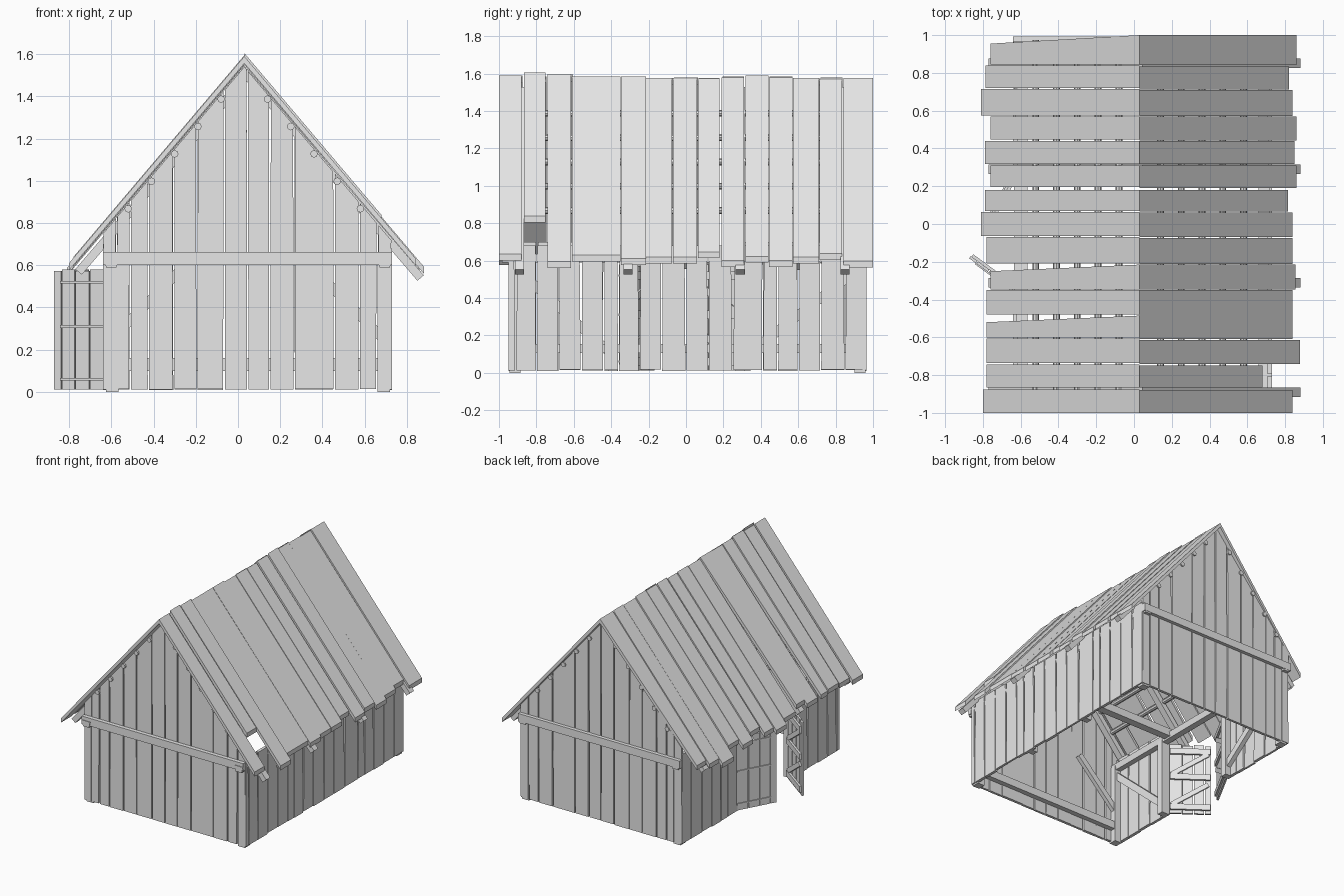
import bpy, bmesh, random
from math import hypot
from mathutils import Vector

random.seed(4)
cube = bpy.data.objects.get("Cube")
if cube:
    bpy.data.objects.remove(cube)

wood = bpy.data.materials.new("weathered_grey_wood")
wood.use_nodes = True
GREY = (0.8, 0.8, 0.8, 1)
wood.diffuse_color = GREY
wood.node_tree.nodes["Principled BSDF"].inputs["Base Color"].default_value = GREY

RIDGE_X, RIDGE_Z, SLOPE = 0.03, 1.585, 1.18
LEFT, RIGHT, FRONT, BACK = -0.64, 0.73, -0.95, 0.965


def roof_z(x):
    return RIDGE_Z - SLOPE * abs(x - RIDGE_X)


def slab(bm, points, vec):
    """Solid made by sweeping a flat polygon along a vector."""
    low = [bm.verts.new(p) for p in points]
    high = [bm.verts.new(Vector(p) + Vector(vec)) for p in points]
    bm.faces.new(low)
    bm.faces.new(high[::-1])
    n = len(low)
    for i in range(n):
        j = (i + 1) % n
        bm.faces.new((low[i], high[i], high[j], low[j]))


def beam(bm, a, b, width, depth, up=(0, 0, 1)):
    """Square timber between two points."""
    a, b = Vector(a), Vector(b)
    along = (b - a).normalized()
    side = along.cross(Vector(up)).normalized() * width / 2
    top = along.cross(side).normalized() * depth / 2
    slab(bm, [a + side + top, a - side + top, a - side - top, a + side - top], b - a)


def finish(name, bm):
    bmesh.ops.recalc_face_normals(bm, faces=bm.faces)
    mesh = bpy.data.meshes.new(name)
    bm.to_mesh(mesh)
    bm.free()
    mesh.materials.append(wood)
    obj = bpy.data.objects.new(name, mesh)
    bpy.context.collection.objects.link(obj)
    return obj


def jitter(amount):
    return random.uniform(-amount, amount)


# Gable planks, cut to the roof pitch
gable_edges = [-0.64, -0.575, -0.51, -0.425, -0.305, -0.195, -0.065, 0.045,
               0.15, 0.265, 0.455, 0.575, 0.66, 0.73]
for name, y, thick in (("front_gable", FRONT, 0.02), ("back_gable", BACK, -0.02)):
    bm = bmesh.new()
    for x0, x1 in zip(gable_edges, gable_edges[1:]):
        b0, b1 = x0 + 0.004, x1 - 0.004 + jitter(0.003)
        t0, t1 = x0 + 0.004 + jitter(0.002), x1 - 0.004
        top = [(t1, y, roof_z(t1) - 0.045), (t0, y, roof_z(t0) - 0.045)]
        if t0 < RIDGE_X < t1:
            top.insert(1, (RIDGE_X, y, RIDGE_Z - 0.045))
        low = 0.01 + random.uniform(0, 0.004)
        slab(bm, [(b0, y, low), (b1, y, low)] + top, (0, thick + jitter(0.003), 0))
    finish(name + "_planks", bm)


# Side wall planks; the left wall leaves a doorway
def side_wall(name, x, thick, edges, top_z):
    bm = bmesh.new()
    for y0, y1 in zip(edges, edges[1:]):
        low = random.uniform(0.01, 0.018)
        a, b = y0 + 0.003, y1 - 0.003
        lean = jitter(0.004)
        slab(bm, [(x, a, low), (x, b, low), (x, b - 0.003 + lean, top_z),
                  (x, a + 0.003 + lean, top_z)], (thick + jitter(0.005), 0, 0))
    finish(name, bm)


side_edges = [FRONT, -0.91, -0.8, -0.68, -0.56, -0.44, -0.36, -0.25, -0.13, 0,
              0.12, 0.25, 0.41, 0.49, 0.6, 0.72, 0.85, BACK]
DOOR_FRONT, DOOR_BACK = -0.36, 0.29
side_wall("right_wall_planks", RIGHT, -0.02, side_edges, 0.68)
side_wall("left_wall_front_planks", LEFT, 0.02,
          [y for y in side_edges if y <= DOOR_FRONT], 0.7)
side_wall("left_wall_back_planks", LEFT, 0.02,
          [DOOR_BACK] + [y for y in side_edges if y > 0.4], 0.7)

# Roof boards: front edge, back edge, eave x, lift, edge shifts at the eave
right_boards = [
    (-1, -0.88, 0.84, 0.005), (-0.865, -0.75, 0.68, 0.02), (-0.74, -0.615, 0.88, 0.012),
    (-0.61, -0.35, 0.84, 0), (-0.348, -0.215, 0.855, 0), (-0.213, -0.075, 0.84, -0.01),
    (-0.07, 0.06, 0.84, -0.01), (0.065, 0.18, 0.815, -0.012), (0.19, 0.31, 0.86, -0.005),
    (0.318, 0.44, 0.85, 0.005), (0.443, 0.57, 0.86, -0.006), (0.573, 0.71, 0.84, -0.01),
    (0.713, 0.835, 0.82, -0.015), (0.843, 1, 0.86, -0.008)]
left_boards = [
    (-1, -0.875, -0.8, 0.005), (-0.865, -0.745, -0.78, 0), (-0.735, -0.605, -0.78, 0.01),
    (-0.6, -0.485, -0.78, 0, 0, -0.035), (-0.48, -0.35, -0.78, -0.004),
    (-0.348, -0.215, -0.76, 0, 0, -0.035), (-0.21, -0.07, -0.78, -0.01),
    (-0.063, 0.063, -0.81, -0.006), (0.07, 0.18, -0.79, -0.01), (0.195, 0.31, -0.76, 0),
    (0.318, 0.44, -0.79, -0.005), (0.447, 0.57, -0.76, 0), (0.575, 0.715, -0.81, -0.01),
    (0.72, 0.838, -0.785, -0.005), (0.845, 1, -0.76, -0.008, 0, -0.045)]
for name, boards in (("right_roof_boards", right_boards), ("left_roof_boards", left_boards)):
    bm = bmesh.new()
    for y0, y1, eave, lift, *shift in boards:
        s0, s1 = shift or (0, 0)
        z0, z1 = RIDGE_Z + lift, roof_z(eave) + lift
        slab(bm, [(RIDGE_X, y0, z0), (RIDGE_X, y1, z0),
                  (eave, y1 + s1, z1), (eave, y0 + s0, z1)], (0, 0, -0.034))
    finish(name, bm)

# Rafters in pairs, showing below the eaves
FRAMES = [-0.89, -0.31, 0.29, 0.85]
bm = bmesh.new()
for y in FRAMES:
    for eave, drop in ((0.865, 0.06), (-0.755, 0.09)):
        beam(bm, (RIDGE_X, y, RIDGE_Z - drop - 0.01), (eave, y, roof_z(eave) - drop), 0.05, 0.04)
finish("rafters", bm)

# Round roof poles running front to back
bm = bmesh.new()
for offset in (0.11, 0.22, 0.33, 0.44, 0.55):
    for side in (-1, 1):
        x = RIDGE_X + side * offset
        z = roof_z(x) - 0.068
        ring = [(x + dx * 0.018, -0.965, z + dz * 0.018) for dx, dz in
                ((1, 0), (0.7, 0.7), (0, 1), (-0.7, 0.7), (-1, 0), (-0.7, -0.7), (0, -1), (0.7, -0.7))]
        slab(bm, ring, (0, 1.94, 0))
finish("roof_poles", bm)

# Frame: wall plates, tie beams, sills and posts
bm = bmesh.new()
for x in (-0.6, 0.695):
    slab(bm, [(x - 0.035, -0.985, 0.635), (x + 0.035, -0.985, 0.635),
              (x + 0.025, -0.985, 0.59), (x - 0.025, -0.985, 0.59)], (0, 1.975, 0))
finish("wall_plates", bm)

bm = bmesh.new()
for y in (FRONT - 0.015, -0.31, 0.29, BACK + 0.012):
    beam(bm, (LEFT, y, 0.632), (RIGHT, y, 0.632), 0.03 if abs(y) > 0.9 else 0.06, 0.06)
finish("tie_beams", bm)

bm = bmesh.new()
for y in (FRONT + 0.04, BACK - 0.04):
    beam(bm, (LEFT + 0.02, y, 0.13), (RIGHT - 0.02, y, 0.13), 0.04, 0.06)
beam(bm, (0.69, FRONT, 0.13), (0.69, BACK, 0.13), 0.04, 0.05)
finish("sill_rails", bm)

bm = bmesh.new()
for x in (LEFT + 0.045, RIGHT - 0.04):
    for y in (FRONT + 0.035, BACK - 0.035):
        beam(bm, (x, y, 0), (x, y, 0.62), 0.06, 0.06, (0, 1, 0))
for y in (DOOR_FRONT - 0.03, DOOR_BACK + 0.03):
    beam(bm, (-0.595, y, 0.01), (-0.595, y, 0.62), 0.05, 0.05, (0, 1, 0))
for y in FRAMES[1:3]:
    beam(bm, (0.69, y, 0.01), (0.69, y, 0.62), 0.05, 0.05, (0, 1, 0))
finish("posts", bm)

# Diagonal braces against the walls
bm = bmesh.new()
for corner, foot in ((FRONT + 0.05, DOOR_FRONT - 0.04), (BACK - 0.05, DOOR_BACK + 0.04)):
    beam(bm, (-0.6, corner, 0.55), (-0.6, foot, 0.1), 0.035, 0.05)
for y in (FRONT + 0.04, BACK - 0.04):
    for x0, x1 in ((-0.6, -0.25), (0.69, 0.34)):
        beam(bm, (x0, y, 0.25), (x1, y, 0.6), 0.03, 0.045)
finish("diagonal_braces", bm)


# Two open doors with ledges and braces on the inside
def door(name, hinge, free, inward):
    bm = bmesh.new()
    h = Vector((*hinge, 0))
    run = Vector((*free, 0)) - h
    inner = Vector((*inward, 0)).normalized()

    def at(t, z, out=0.0):
        return h + run * t + inner * out + Vector((0, 0, z))

    cuts = (0, 0.3, 0.58, 0.84, 1)
    for i, (a, b) in enumerate(zip(cuts, cuts[1:])):
        top = 0.58 - (0.008 if i % 2 else 0)
        a, b = a + 0.01, b - 0.01
        slab(bm, [at(a, 0.012), at(b, 0.012), at(b, top), at(a, top)], inner * 0.015)
    for z in (0.06, 0.31, 0.52):
        beam(bm, at(0.02, z, 0.022), at(0.97, z, 0.022), 0.016, 0.045)
        beam(bm, at(0.02, z, -0.003), at(0.85, z, -0.003), 0.008, 0.012)
    for z in (0.08, 0.33):
        beam(bm, at(0.06, z, 0.022), at(0.92, z + 0.17, 0.022), 0.012, 0.035)
    finish(name, bm)


door("front_door_leaf", (-0.63, DOOR_FRONT), (-0.875, -0.18), (0.17, 0.245))
door("back_door_leaf", (-0.63, DOOR_BACK), (-0.78, 0.015), (0.275, -0.15))
